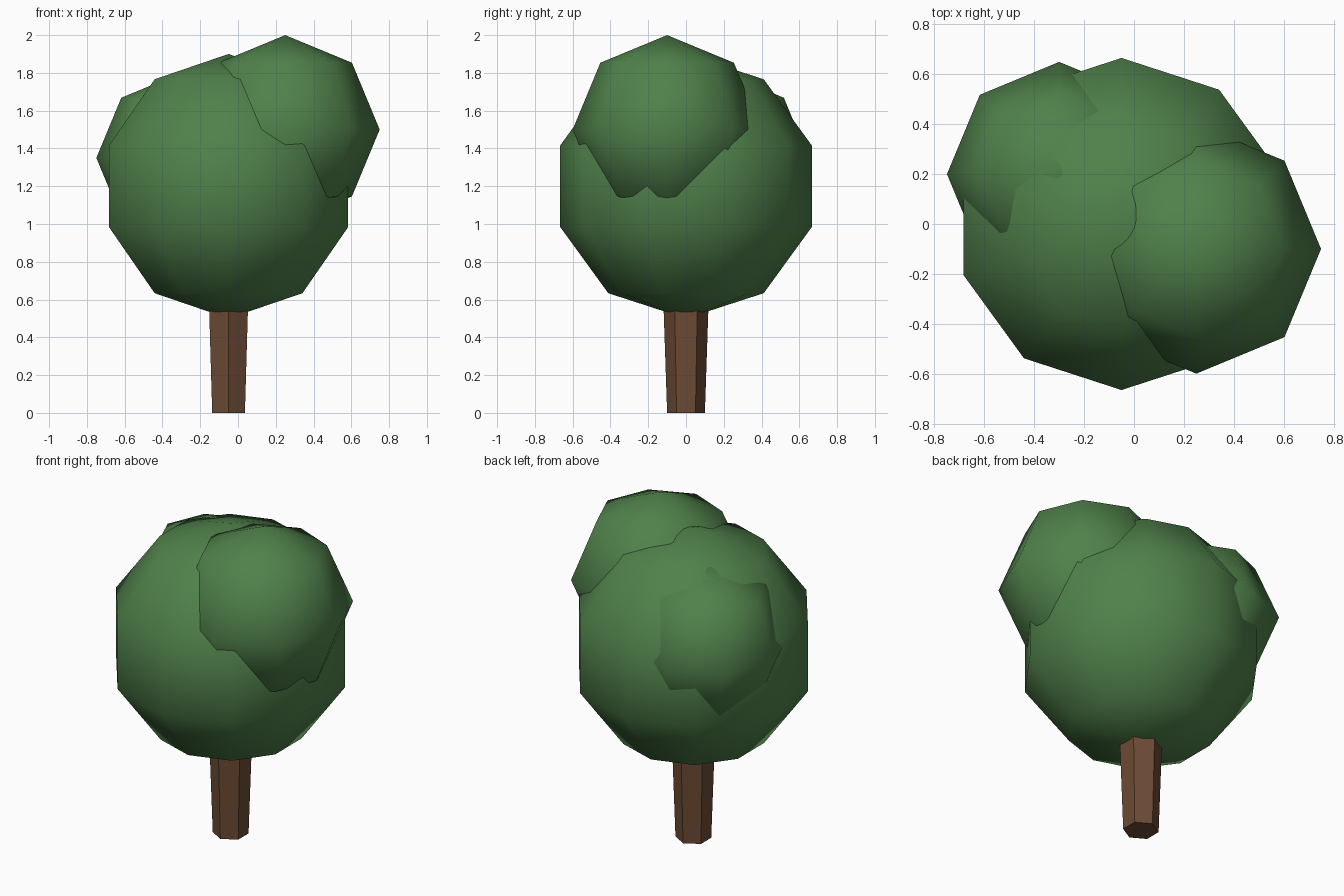
import bpy

if "Cube" in bpy.data.objects:
    bpy.data.objects.remove(bpy.data.objects["Cube"])


def material(name, color):
    m = bpy.data.materials.new(name)
    m.diffuse_color = (*color, 1)
    m.use_nodes = True
    m.node_tree.nodes["Principled BSDF"].inputs["Base Color"].default_value = m.diffuse_color
    return m


leaf = material("leaf_green", (0.08, 0.22, 0.07))
bark = material("bark_brown", (0.15, 0.07, 0.035))


def foliage(name, center, radius, segments, rings):
    bpy.ops.mesh.primitive_uv_sphere_add(
        segments=segments, ring_count=rings, radius=radius, location=center)
    ob = bpy.context.object
    ob.name = name
    ob.data.materials.append(leaf)
    bpy.ops.object.shade_smooth()


# Six-sided trunk, widening into the crown
height = 0.8
bpy.ops.mesh.primitive_cone_add(
    vertices=6, radius1=0.1, radius2=0.127, depth=height,
    location=(-0.05, 0, height / 2))
trunk = bpy.context.object
trunk.name = "trunk"
trunk.data.materials.append(bark)

# Crown: one large ball and two smaller lumps
foliage("main_crown", (-0.05, 0, 1.2), 0.7, 10, 5)
foliage("upper_crown", (0.25, -0.1, 1.5), 0.5, 8, 4)
foliage("side_crown", (-0.3, 0.2, 1.35), 0.45, 8, 4)
